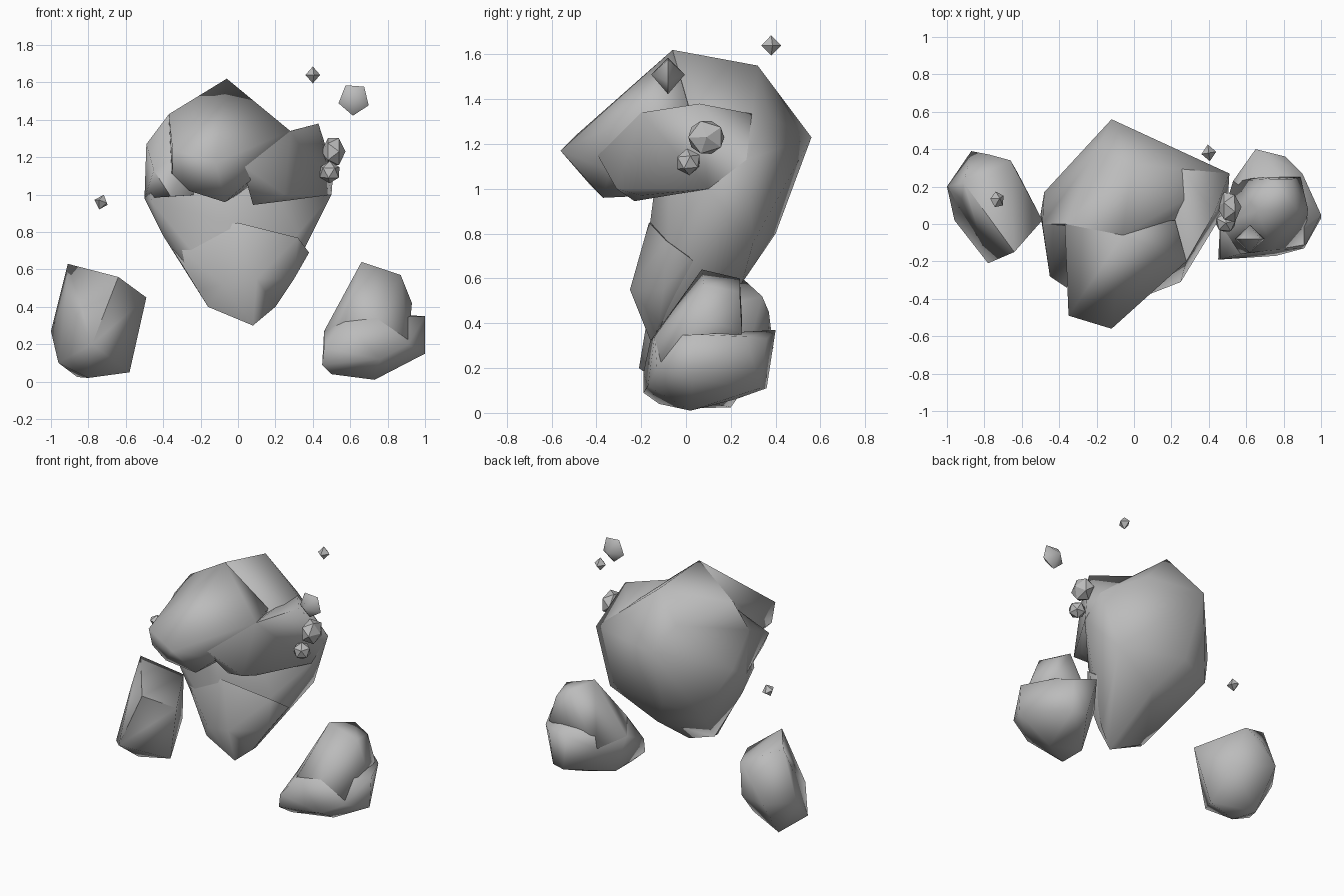
import bpy, bmesh, math
from mathutils import Matrix, Euler

cube = bpy.data.objects.get("Cube")
if cube:
    bpy.data.objects.remove(cube, do_unlink=True)

# Single stone material
stone = bpy.data.materials.new("stone_grey")
stone.use_nodes = True
GREY = (0.5, 0.5, 0.5, 1.0)
stone.diffuse_color = GREY
for node in stone.node_tree.nodes:
    if node.type == 'BSDF_PRINCIPLED':
        node.inputs["Base Color"].default_value = GREY
        node.inputs["Roughness"].default_value = 0.9


def finish(name, bm, smooth_angle):
    bmesh.ops.recalc_face_normals(bm, faces=bm.faces[:])
    mesh = bpy.data.meshes.new(name)
    bm.to_mesh(mesh)
    bm.free()
    mesh.materials.append(stone)
    obj = bpy.data.objects.new(name, mesh)
    bpy.context.collection.objects.link(obj)
    if smooth_angle:
        for other in bpy.context.selected_objects:
            other.select_set(False)
        obj.select_set(True)
        bpy.context.view_layer.objects.active = obj
        bpy.ops.object.shade_smooth_by_angle(angle=math.radians(smooth_angle))


def boulder(name, corners, smooth_angle=75):
    """Rock chunk: the convex hull of a few corner points."""
    bm = bmesh.new()
    for c in corners:
        bm.verts.new(c)
    bmesh.ops.convex_hull(bm, input=bm.verts[:])
    bmesh.ops.delete(bm, geom=[v for v in bm.verts if not v.link_faces],
                     context='VERTS')
    finish(name, bm, smooth_angle)


def pebble(name, centre, size, turn, sides=None, smooth_angle=0):
    """Small stone: an icosphere, or a double cone when sides are given."""
    bm = bmesh.new()
    if sides:
        ring = [bm.verts.new((math.cos(2 * math.pi * i / sides),
                              math.sin(2 * math.pi * i / sides), 0))
                for i in range(sides)]
        for z in (1, -1):
            tip = bm.verts.new((0, 0, z))
            for i in range(sides):
                bm.faces.new((ring[i], ring[(i + 1) % sides], tip))
    else:
        bmesh.ops.create_icosphere(bm, subdivisions=1, radius=1)
    rot = Euler([math.radians(a) for a in turn]).to_matrix().to_4x4()
    bm.transform(Matrix.Translation(centre) @ Matrix.Diagonal((*size, 1)) @ rot)
    finish(name, bm, smooth_angle)


# Main body: domed skull tapering down to a narrow base
boulder("torso", [
    (-.37, 0, 1.43), (-.06, -.06, 1.62), (-.01, .32, 1.55), (-.20, .39, 1.37),
    (-.12, .56, 1.23), (.20, .37, 1.32), (.51, .27, 1.13), (.50, .10, 1.00),
    (.38, .30, .76), (-.10, .40, .80), (-.34, .31, .75), (.05, .25, .58),
    (-.50, .05, .98), (-.48, .17, 1.05), (-.49, 0, 1.27), (-.46, -.10, .96),
    (-.40, -.05, .78), (-.05, -.16, .85), (.32, -.08, .79), (.08, -.15, .30),
    (-.16, -.09, .40), (.20, -.09, .40)])

# Overhanging brow
boulder("brow", [
    (-.06, -.06, 1.62), (-.37, 0, 1.43), (-.35, -.49, 1.24), (-.12, -.56, 1.17),
    (-.35, -.45, 1.11), (-.26, -.43, 1.02), (-.07, -.37, .96), (.07, -.34, 1.08),
    (.28, -.20, 1.34), (.22, .02, 1.34), (-.36, -.02, 1.12), (.15, 0, 1.10),
    (-.05, -.16, .97)])

# Raised shoulder slab running out of the brow
boulder("shoulder", [
    (.28, -.20, 1.34), (.43, .06, 1.38), (.20, .37, 1.32), (.51, .27, 1.13),
    (.50, .10, 1.00), (.28, -.20, .97), (.08, -.23, .945), (.25, -.31, 1.00),
    (.07, -.34, 1.08), (.02, -.40, 1.16), (.10, .05, 1.00)])

# Cheek under the other side of the brow
boulder("cheek", [
    (-.49, 0, 1.27), (-.45, -.28, 1.13), (-.36, -.34, .99), (-.50, .05, .98),
    (-.20, -.05, 1.00), (-.37, 0, 1.40), (-.20, -.10, 1.30)])

# Chin sloping out from the mouth hollow
boulder("chin", [
    (.10, -.25, .55), (-.08, -.22, .52), (-.20, -.12, .49), (-.16, -.12, .40),
    (.08, -.15, .30), (.20, -.12, .40), (.30, -.10, .55), (.38, .02, .69),
    (.32, -.09, .77), (0, -.165, .85), (-.40, -.05, .79), (.10, .10, .60)])

# Left fist: broad base with a narrower knuckle mass rising in front
boulder("left_fist_base", [
    (.65, .40, .37), (.81, .36, .33), (.90, .27, .34), (1.0, .05, .35),
    (1.0, .03, .15), (.91, -.13, .20), (.76, -.17, .12), (.45, -.19, .09),
    (.46, -.19, .18), (.50, .07, .04), (.50, -.12, .04), (.73, .02, .01),
    (.65, .22, .06), (.70, .36, .11), (.80, .33, .11), (.46, 0, .27),
    (.53, .23, .25), (.57, -.16, .32), (.74, -.14, .34)])
boulder("left_fist_knuckles", [
    (.66, .07, .64), (.87, .08, .57), (.84, .24, .54), (.74, .24, .60),
    (.93, .08, .42), (.89, .25, .36), (.68, .25, .42), (.46, 0, .27),
    (.53, .23, .25), (.57, -.16, .32), (.74, -.14, .34), (.91, -.12, .21)])

# Right fist: one upright block
boulder("right_fist", [
    (-.91, .22, .63), (-.87, .39, .29), (-1.0, .20, .27), (-.96, .02, .10),
    (-.86, .20, .025), (-.80, .04, .02), (-.92, .13, .45), (-.78, -.21, .20),
    (-.64, -.15, .56), (-.49, .02, .45), (-.66, .34, .52), (-.62, .27, .25),
    (-.58, .08, .05), (-.77, .37, .45)])

# Stones stuck to the shoulder
pebble("shoulder_stone_large", (.51, .09, 1.23), (.065, .09, .085), (20, 25, 10))
pebble("shoulder_stone_small", (.49, .01, 1.12), (.06, .06, .06), (5, 0, 12))

# Floating stones
pebble("floating_stone_large", (.62, -.08, 1.51), (.085, .075, .088),
       (90, 22, 0), 5, 60)
pebble("floating_stone_high", (.40, .38, 1.64), (.04, .045, .045), (0, 0, 8), 4)
pebble("floating_stone_low", (-.73, .13, .96), (.04, .045, .042), (0, 20, 30), 5)
